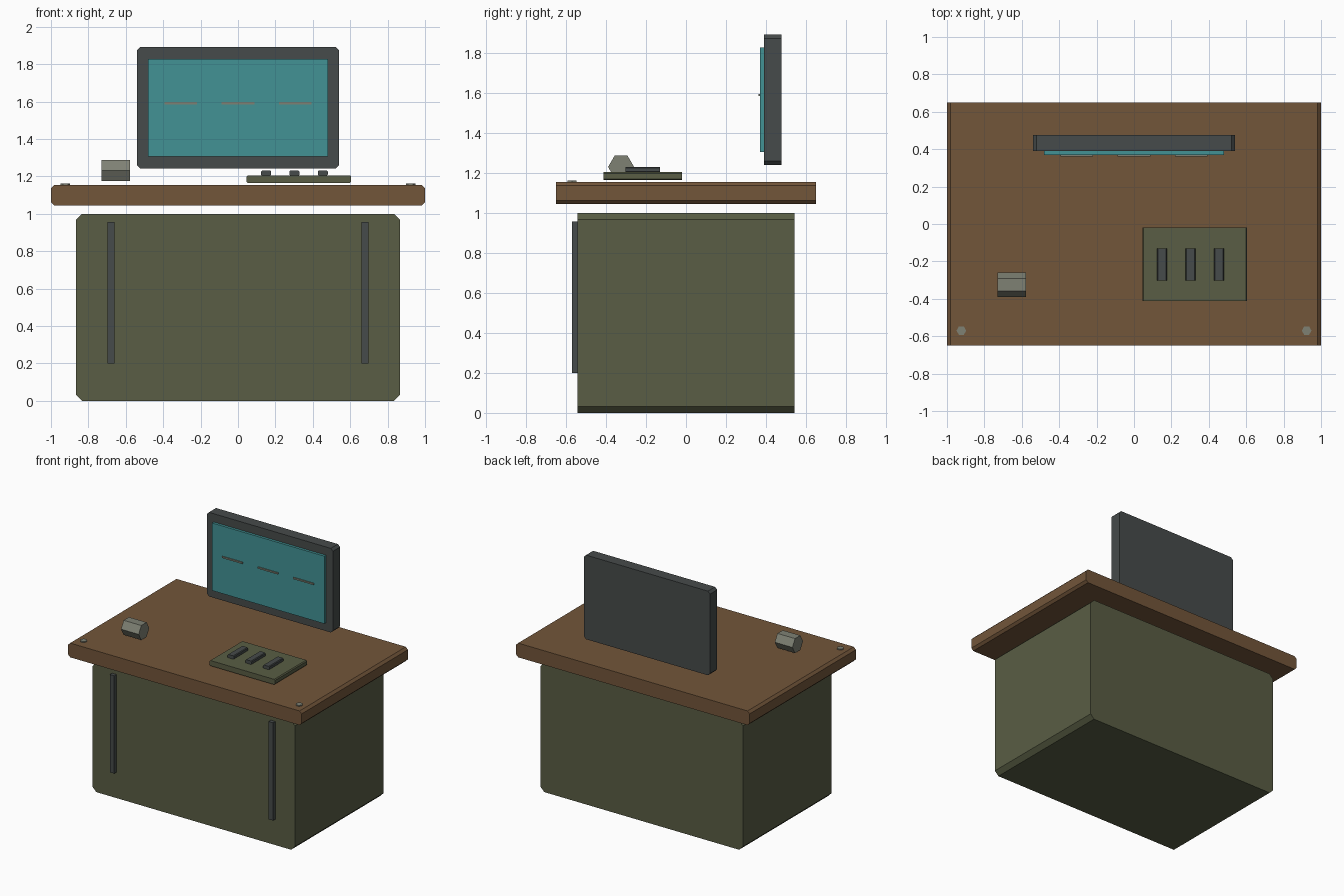
import bpy, bmesh, math

if "Cube" in bpy.data.objects:
    bpy.data.objects.remove(bpy.data.objects["Cube"])


def material(name, rgb):
    m = bpy.data.materials.new(name)
    m.diffuse_color = (*rgb, 1)
    m.use_nodes = True
    m.node_tree.nodes["Principled BSDF"].inputs["Base Color"].default_value = m.diffuse_color
    return m


WOOD = material("wood", (0.17, 0.092, 0.042))
OLIVE = material("olive_paint", (0.10, 0.11, 0.058))
DARK = material("dark_metal", (0.061, 0.070, 0.069))
TEAL = material("teal_glass", (0.055, 0.29, 0.30))
LIGHT = material("light_metal", (0.21, 0.22, 0.175))


def prism(name, profile, axis, lo, hi, mat):
    """Extrude a 2D profile along x, y or z between lo and hi."""
    place = {"x": lambda a, b, t: (t, a, b),
             "y": lambda a, b, t: (a, t, b),
             "z": lambda a, b, t: (a, b, t)}[axis]
    bm = bmesh.new()
    ends = [[bm.verts.new(place(a, b, t)) for a, b in profile] for t in (lo, hi)]
    n = len(profile)
    for ring in ends:
        bm.faces.new(ring)
    for i in range(n):
        j = (i + 1) % n
        bm.faces.new((ends[0][i], ends[0][j], ends[1][j], ends[1][i]))
    bmesh.ops.recalc_face_normals(bm, faces=bm.faces[:])
    mesh = bpy.data.meshes.new(name)
    bm.to_mesh(mesh)
    bm.free()
    mesh.materials.append(mat)
    ob = bpy.data.objects.new(name, mesh)
    bpy.context.collection.objects.link(ob)
    return ob


def slab(name, x, y, z, mat, c=0.0):
    """Box with its front-view corners cut by c, extruded front to back."""
    (x0, x1), (z0, z1) = x, z
    if c:
        pts = [(x0 + c, z0), (x1 - c, z0), (x1, z0 + c), (x1, z1 - c),
               (x1 - c, z1), (x0 + c, z1), (x0, z1 - c), (x0, z0 + c)]
    else:
        pts = [(x0, z0), (x1, z0), (x1, z1), (x0, z1)]
    return prism(name, pts, "y", *y, mat)


def hexagon(a, b, r):
    return [(a + r * math.cos(k * math.pi / 3), b + r * math.sin(k * math.pi / 3))
            for k in range(6)]


# Cabinet and desktop
slab("cabinet", (-0.867, 0.867), (-0.542, 0.542), (0, 1.0), OLIVE, 0.033)
slab("desktop", (-1, 1), (-0.65, 0.65), (1.045, 1.155), WOOD, 0.018)

# Front rails and desktop studs, mirrored left and right
for side, s in (("left", -1), ("right", 1)):
    cx = s * 0.68
    slab(f"front_rail_{side}", (cx - 0.019, cx + 0.019), (-0.57, -0.54), (0.2, 0.957), DARK)
    prism(f"desktop_stud_{side}", hexagon(s * 0.923, -0.57, 0.026), "z", 1.15, 1.163, LIGHT)

# Monitor with screen and display lines
slab("monitor_frame", (-0.54, 0.54), (0.39, 0.477), (1.242, 1.893), DARK, 0.018)
slab("screen", (-0.48, 0.48), (0.37, 0.392), (1.306, 1.829), TEAL)
for i in (-1, 0, 1):
    cx = i * 0.305
    slab(f"screen_line_{i + 2}", (cx - 0.087, cx + 0.087), (0.362, 0.371), (1.585, 1.597), LIGHT)

# Control pad with three keys
slab("control_pad", (0.045, 0.605), (-0.412, -0.02), (1.165, 1.206), OLIVE, 0.007)
for i in range(3):
    cx = 0.15 + i * 0.152
    slab(f"pad_key_{i + 1}", (cx - 0.026, cx + 0.026), (-0.303, -0.13), (1.204, 1.232), DARK, 0.005)

# Six-sided cup lying on its side
prism("cup", hexagon(-0.325, 1.231, 0.065), "x", -0.729, -0.578, LIGHT)
